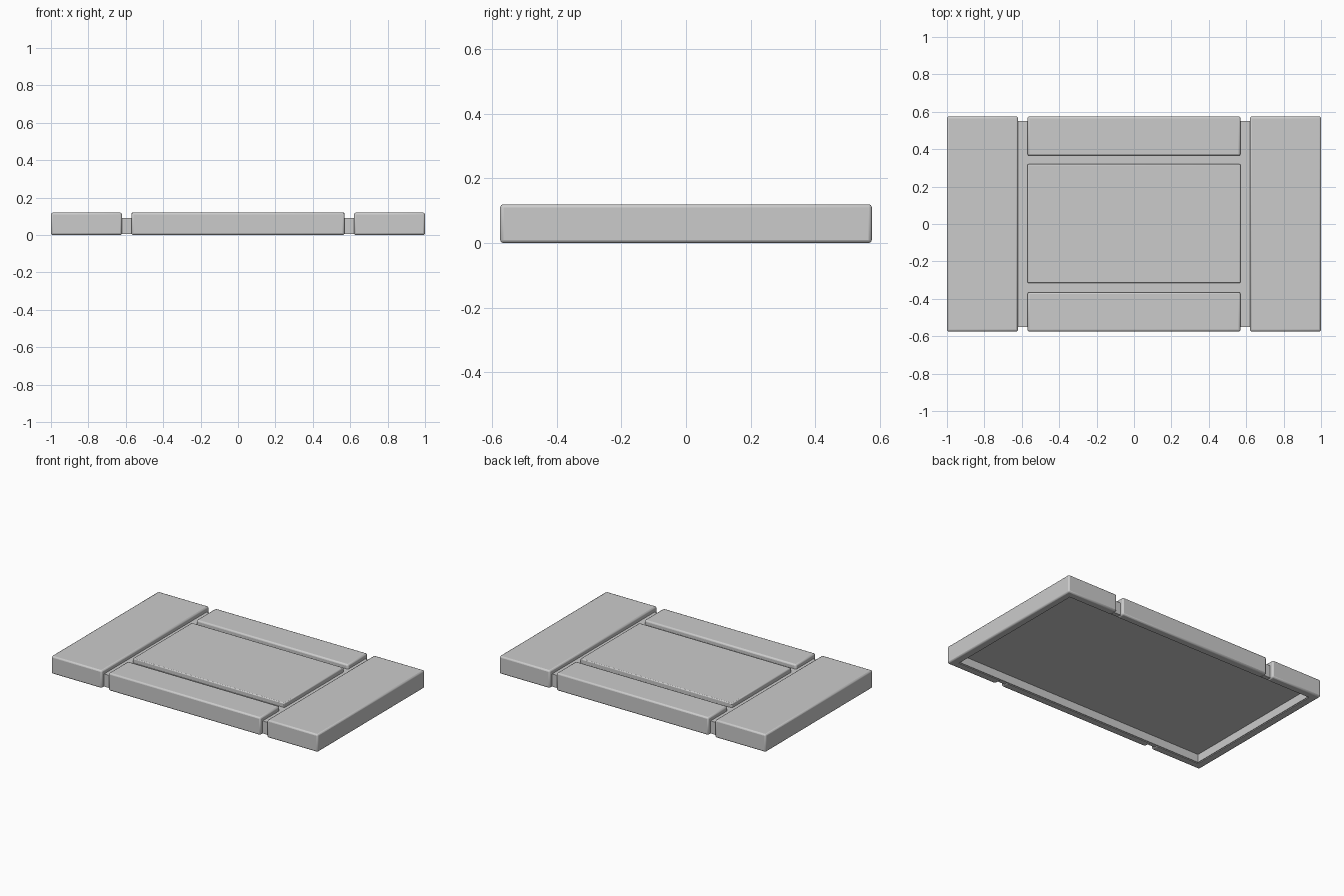
import bpy, math

cube = bpy.data.objects.get("Cube")
if cube:
    bpy.data.objects.remove(cube, do_unlink=True)

grey = bpy.data.materials.new("light_grey")
grey.use_nodes = True
grey.diffuse_color = (0.6, 0.6, 0.6, 1)
grey.node_tree.nodes["Principled BSDF"].inputs["Base Color"].default_value = (0.6, 0.6, 0.6, 1)


def block(name, x, y, z, bevel=0.0, cutter=None):
    """Box spanning the given ranges, hollowed from below, edges softened."""
    bpy.ops.mesh.primitive_cube_add(size=1, location=[sum(r) / 2 for r in (x, y, z)])
    ob = bpy.context.object
    ob.name = name
    ob.scale = [r[1] - r[0] for r in (x, y, z)]
    bpy.ops.object.transform_apply(location=False, rotation=False, scale=True)
    ob.data.materials.append(grey)
    if bevel:
        mod = ob.modifiers.new("soft_edges", "BEVEL")
        mod.width = bevel
        mod.segments = 2
    if cutter:
        mod = ob.modifiers.new("hollow", "BOOLEAN")
        mod.object = cutter
        mod.solver = "EXACT"
    if bevel:
        bpy.ops.object.shade_smooth_by_angle(angle=math.radians(50))
    return ob


# Helpers that hollow the underside
tray_cut = block("tray_cutter", (-0.945, 0.945), (-0.52, 0.52), (-0.1, 0.06))
panel_cut = block("panel_cutter", (-0.95, 0.95), (-0.525, 0.525), (-0.1, 0.07))

# Tray that shows in the grooves
block("tray", (-0.98, 0.98), (-0.55, 0.55), (0.005, 0.09), cutter=tray_cut)

# End panels and long edge panels, mirrored
for side, s in (("right", -1), ("left", 1)):
    block(side + "_end_panel", sorted((s * 0.62, s)), (-0.575, 0.575), (0, 0.12), 0.01, panel_cut)
for side, s in (("front", -1), ("back", 1)):
    block(side + "_edge_panel", (-0.57, 0.57), sorted((s * 0.365, s * 0.575)), (0, 0.12), 0.01, panel_cut)

# Middle panel
block("middle_panel", (-0.57, 0.57), (-0.315, 0.32), (0.08, 0.12), 0.006)

for cut in (tray_cut, panel_cut):
    cut.hide_render = True
    cut.hide_viewport = True
